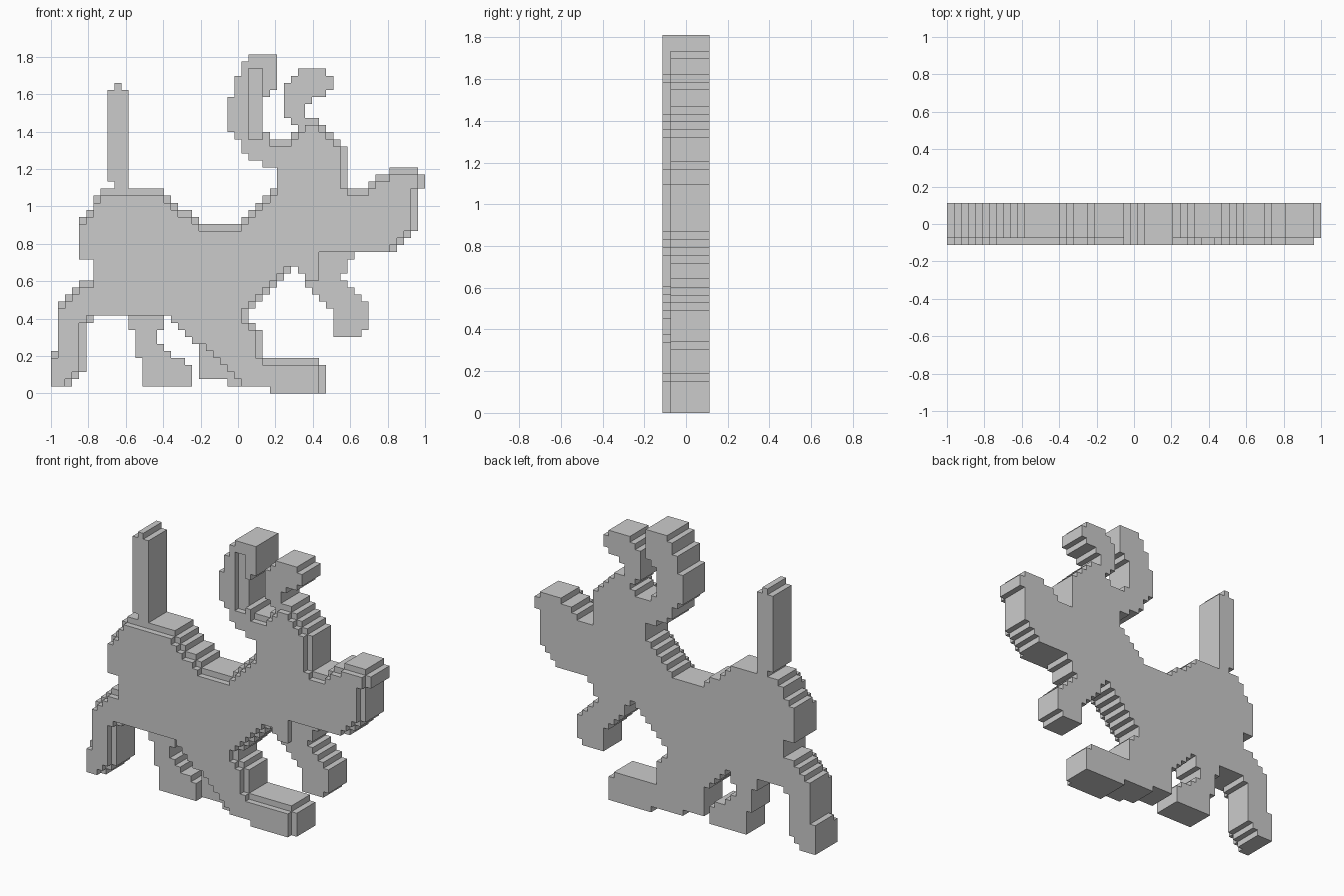
import bpy, bmesh, math
from mathutils import Vector

if "Cube" in bpy.data.objects:
    bpy.data.objects.remove(bpy.data.objects["Cube"])

C = 2 / 53            # cell size
DEPTH = 6             # layers, 0 = front
BACK = range(1, DEPTH)
owner = {}            # cell -> part name


def raster(poly):
    """Step a simple outline (cell units, x and z) into grid cells."""
    cells = set()
    for z in range(49):
        zc = z + 0.5
        cuts = sorted(a[0] + (zc - a[1]) * (b[0] - a[0]) / (b[1] - a[1])
                      for a, b in zip(poly, poly[1:] + poly[:1])
                      if (a[1] > zc) != (b[1] > zc))
        for l, r in zip(cuts[::2], cuts[1::2]):
            cells |= {(x, z) for x in range(54) if l < x + 0.5 < r}
    return cells


def block(x0, z0, x1, z1):
    return {(x, z) for x in range(x0, x1) for z in range(z0, z1)}


def fill(name, cells, layers):
    for x, z in cells:
        for y in layers:
            owner.setdefault((x, y, z), name)


# Trunk with hollow back and arched belly
torso = raster([(4, 15.5), (6, 16), (6, 19), (4, 19), (4, 24), (7, 29), (15, 29),
                (21.5, 24), (26, 24), (32, 29), (39, 29), (39, 16), (36, 16),
                (35, 18), (28, 12), (28, 7), (20, 7), (16, 11), (5, 11)])
# Neck, skull and muzzle
head = raster([(32, 28), (32, 31.5), (27, 34), (27, 36), (33, 36), (36, 39), (38, 39),
               (42, 34), (42, 29), (44, 29), (48, 31.5), (48, 32), (52.2, 32),
               (53.1, 29), (52, 29), (52, 23), (49, 20), (38, 20)])
# Near legs
hind_leg = raster([(0, 1), (1.1, 13), (5, 16.5), (8, 11), (5, 10), (5, 3), (2.8, 1)])
front_leg = raster([(21.5, 7), (27, 1), (31, 1), (31, 0), (39, 0), (39, 4), (38, 5),
                    (30, 5), (30, 9), (28, 10)])
# Left horn
horn = raster([(26, 36), (25, 37), (25, 41), (27, 46), (28, 48), (32, 48), (32, 44),
               (30, 41), (30, 38), (31, 36)])

# Near parts span all layers, with the front layer inset by one cell
near = {"torso": torso, "head": head, "near_hind_leg": hind_leg, "near_front_leg": front_leg}
covered = horn.union(*near.values())
for n, cells in near.items():
    fill(n, cells, BACK)
    fill(n, {(x, z) for x, z in cells if {(x + 1, z), (x, z + 1)} <= covered}, [0])

# Horn with a groove in its front
fill("left_horn", horn, BACK)
fill("left_horn", horn - block(28, 36, 30, 46), [0])

# Far parts stop one layer behind the front
fill("tail", block(8, 30, 11, 43) | block(9, 28, 11, 30) | block(9, 43, 10, 44), BACK)
fill("far_front_leg", block(21, 2, 28, 7) | block(25, 1, 28, 2), BACK)
fill("far_hind_leg", raster([(11, 11), (13.3, 1.5), (14, 1), (20, 1), (20, 4),
                             (15, 7), (16, 11)]), BACK)
fill("raised_leg", raster([(36, 20), (36, 15), (40, 12), (40, 8), (44, 8), (45, 9),
                           (45, 13), (41, 16.5), (43, 20)]), BACK)
fill("right_horn", raster([(33, 39), (33, 43), (35, 46), (39, 46), (40.2, 43),
                           (36, 41), (36, 38), (34.2, 38)]), BACK)


def build(name):
    """Mesh the outer faces of one part, then merge coplanar squares."""
    bm = bmesh.new()
    verts = {}
    for cell in [c for c, n in owner.items() if n == name]:
        for axis in range(3):
            for s in (0, 1):
                nb = list(cell)
                nb[axis] += 2 * s - 1
                if tuple(nb) in owner:
                    continue
                u, v = (axis + 1) % 3, (axis + 2) % 3
                quad = []
                for du, dv in ((0, 0), (1, 0), (1, 1), (0, 1)):
                    k = list(cell)
                    k[axis] += s
                    k[u] += du
                    k[v] += dv
                    k = tuple(k)
                    if k not in verts:
                        verts[k] = bm.verts.new(Vector((k[0] - 26.5, k[1] - DEPTH / 2, k[2])) * C)
                    quad.append(verts[k])
                bm.faces.new(quad if s else quad[::-1])
    bmesh.ops.dissolve_limit(bm, angle_limit=math.radians(1),
                             verts=bm.verts[:], edges=bm.edges[:])
    mesh = bpy.data.meshes.new(name)
    bm.to_mesh(mesh)
    bm.free()
    bpy.context.collection.objects.link(bpy.data.objects.new(name, mesh))


for part in sorted(set(owner.values())):
    build(part)
